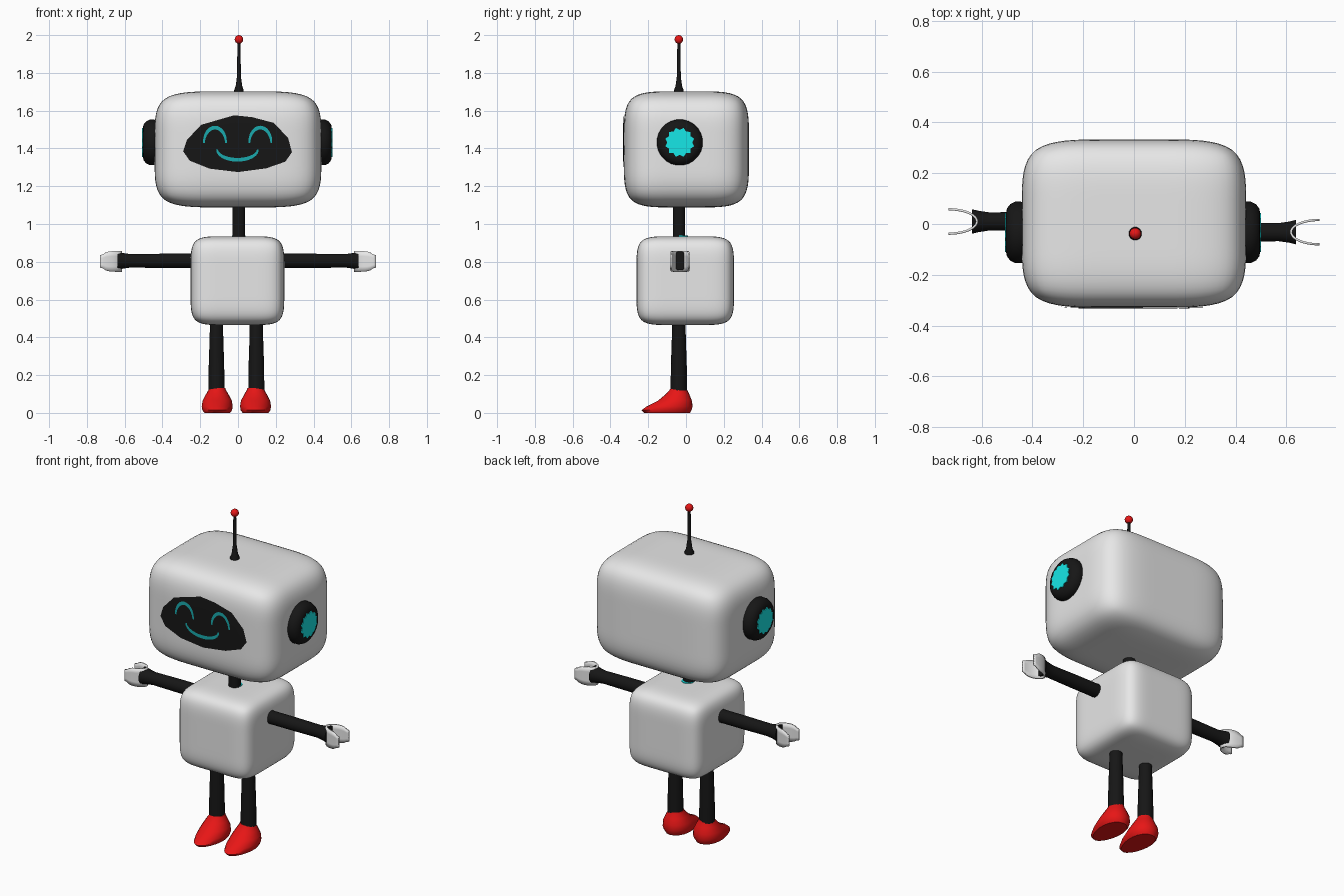
import bpy, bmesh, math
from mathutils import Vector

if "Cube" in bpy.data.objects:
    bpy.data.objects.remove(bpy.data.objects["Cube"])


def material(name, rgb):
    m = bpy.data.materials.new(name)
    m.diffuse_color = (*rgb, 1)
    m.use_nodes = True
    m.node_tree.nodes["Principled BSDF"].inputs["Base Color"].default_value = m.diffuse_color
    return m


WHITE = material("white", (0.8, 0.8, 0.8))
BLACK = material("black", (0.008, 0.008, 0.008))
RED = material("red", (0.8, 0.008, 0.008))
CYAN = material("bright_cyan", (0.008, 0.8, 0.8))
TEAL = material("teal", (0.01, 0.4, 0.42))


def finish(name, bm, mat, angle=40):
    bmesh.ops.recalc_face_normals(bm, faces=bm.faces)
    me = bpy.data.meshes.new(name)
    bm.to_mesh(me)
    bm.free()
    me.materials.append(mat)
    ob = bpy.data.objects.new(name, me)
    bpy.context.collection.objects.link(ob)
    bpy.ops.object.select_all(action='DESELECT')
    ob.select_set(True)
    bpy.context.view_layer.objects.active = ob
    bpy.ops.object.shade_smooth_by_angle(angle=math.radians(angle))
    return ob


def loft(name, rings, mat, caps=True, angle=40):
    """Skin a list of closed rings of points."""
    bm = bmesh.new()
    vs = [[bm.verts.new(p) for p in r] for r in rings]
    n = len(rings[0])
    for a, b in zip(vs, vs[1:]):
        for i in range(n):
            bm.faces.new((a[i], a[(i + 1) % n], b[(i + 1) % n], b[i]))
    if caps:
        bm.faces.new(vs[0])
        bm.faces.new(vs[-1])
    return finish(name, bm, mat, angle)


def lathe(name, profile, mat, centre, axis='Z', sign=1, n=16):
    """Revolve (distance, radius) pairs about an axis through centre."""
    c = Vector(centre)
    rings = []
    for d, r in profile:
        ring = []
        for i in range(n):
            t = math.tau * (i + 0.5) / n
            u, v = r * math.cos(t), r * math.sin(t)
            ring.append(c + Vector((u, v, d) if axis == 'Z' else (sign * d, u, v)))
        rings.append(ring)
    return loft(name, rings, mat)


def soft_box(name, centre, half, inner):
    """Pillow-like box: cube with two cuts per axis, then subdivision."""
    bm = bmesh.new()
    bmesh.ops.create_cube(bm, size=2)
    for k in range(3):
        for s in (-inner, inner):
            co, no = Vector(), Vector()
            co[k], no[k] = s, 1
            bmesh.ops.bisect_plane(bm, geom=bm.verts[:] + bm.edges[:] + bm.faces[:],
                                   plane_co=co, plane_no=no)
    for v in bm.verts:
        v.co = Vector(centre) + Vector(v.co[k] * half[k] for k in range(3))
    ob = finish(name, bm, WHITE, 180)
    mod = ob.modifiers.new("round", 'SUBSURF')
    mod.levels = mod.render_levels = 3
    return ob


# head and body
head = soft_box("head", (0, 0.002, 1.395), (0.441, 0.331, 0.307), 0.25)
soft_box("body", (-0.003, -0.004, 0.70), (0.248, 0.258, 0.235), 0.36)


def stick_to_head(ob, gap):
    # turn the sheet to the front and lay it over the head
    if sum(p.normal.y for p in ob.data.polygons) > 0:
        ob.data.flip_normals()
    mod = ob.modifiers.new("wrap", 'SHRINKWRAP')
    mod.target = head
    mod.wrap_method = 'PROJECT'
    mod.use_project_y = True
    mod.use_project_x = mod.use_project_z = False
    mod.use_positive_direction = True
    mod.use_negative_direction = False
    mod.wrap_mode = 'ABOVE_SURFACE'
    mod.offset = gap


# face screen, as shrinking copies of its outline
outline = [(-.29, 1.385), (-.27, 1.445), (-.195, 1.525), (-.02, 1.575), (.075, 1.565),
           (.19, 1.535), (.265, 1.455), (.285, 1.38), (.25, 1.33), (.15, 1.295),
           (0, 1.275), (-.15, 1.293), (-.255, 1.335)]
rings = [[(x * s, -0.45, 1.42 + (z - 1.42) * s) for x, z in outline]
         for s in (1, .85, .7, .5, .3, .1)]
stick_to_head(loft("face_screen", rings, BLACK), 0.004)


def ribbon(name, cx, cz, rx, rz, width):
    """Half-ellipse stroke that narrows towards its ends."""
    bm = bmesh.new()
    rows, n = [], 18
    for i in range(n + 1):
        t = math.pi * i / n
        p = Vector((cx - rx * math.cos(t), -0.45, cz + rz * math.sin(t)))
        side = Vector((-rz * math.cos(t), 0, rx * math.sin(t))).normalized()
        w = width * (0.45 + 0.55 * math.sin(t))
        rows.append([bm.verts.new(p + side * w), bm.verts.new(p - side * w)])
    for a, b in zip(rows, rows[1:]):
        bm.faces.new((a[0], a[1], b[1], b[0]))
    stick_to_head(finish(name, bm, TEAL), 0.008)


ribbon("left_eye", -0.122, 1.43, 0.058, 0.08, 0.01)
ribbon("right_eye", 0.118, 1.43, 0.058, 0.08, 0.01)
ribbon("mouth", -0.003, 1.395, 0.108, -0.055, 0.01)

# antenna, neck and neck collar
lathe("antenna", [(1.68, .027), (1.71, .026), (1.73, .018), (1.78, .011), (1.965, .008)],
      BLACK, (.005, -.038, 0), n=12)
ball = [(1.977 - .023 * math.cos(math.pi * k / 8), max(.0005, .023 * math.sin(math.pi * k / 8)))
        for k in range(9)]
lathe("antenna_ball", ball, RED, (.005, -.038, 0))
lathe("neck", [(.90, .034), (1.12, .034)], BLACK, (.004, -.037, 0), n=12)
lathe("neck_collar", [(.92, .036), (.938, .036)], CYAN, (.004, -.025, 0), n=12)

for side, s in (("left", -1), ("right", 1)):
    # ear cup with a star-edged disc on its outer face
    x = -0.012 if s < 0 else 0.005
    lathe(side + "_ear", [(.40, .115), (.435, .122), (.455, .122), (.475, .112),
                          (.488, .095), (.491, .08)], BLACK, (x, -.033, 1.432), 'X', s, 24)
    star = []
    for d in (.488, .495):
        star.append([(x + s * d, -.033 + r * math.cos(t), 1.432 + r * math.sin(t))
                     for t, r in ((math.tau * i / 24, .079 if i % 2 else .066)
                                  for i in range(24))])
    loft(side + "_ear_disc", star, CYAN)

    # arm with a flared cuff
    y = 0.01 if s < 0 else -0.032
    lathe(side + "_arm", [(.20, .039), (.40, .039), (.57, .037), (.61, .043), (.638, .050)],
          BLACK, (0, y, .805), 'X', s, 12)

    # open two-finger hand: a bent plate with rounded tips
    bm = bmesh.new()
    rows, n = [], 24
    for i in range(n + 1):
        u = 2 * i / n - 1
        t = u * math.pi / 2
        h = .055 * max(.35, (1 - abs(u) ** 7)) ** .5
        rows.append([bm.verts.new((s * (.73 - .112 * math.cos(t)), y + .048 * math.sin(t),
                                   .802 + h * k)) for k in (-1, -.5, 0, .5, 1)])
    for a, b in zip(rows, rows[1:]):
        for k in range(4):
            bm.faces.new((a[k], a[k + 1], b[k + 1], b[k]))
    hand = finish(side + "_hand", bm, WHITE)
    mod = hand.modifiers.new("thickness", 'SOLIDIFY')
    mod.thickness, mod.offset = 0.009, 0

    # leg and pointed shoe
    x = -0.114 if s < 0 else 0.097
    lathe(side + "_leg", [(.10, .044), (.25, .042), (.40, .037), (.50, .035)],
          BLACK, (x, -.038, 0), n=14)
    rings = []
    for z, back, front, w in [(0, .022, -.222, .068), (.014, .029, -.235, .078),
                              (.035, .035, -.208, .082), (.065, .031, -.148, .077),
                              (.098, .018, -.108, .060), (.120, .007, -.088, .047),
                              (.131, .004, -.081, .043)]:
        long = (back - front) / 2
        ring = []
        for i in range(20):
            t = math.tau * i / 20
            taper = 1 + .25 * math.sin(t) * min(1, max(0, long / .09 - .7))
            ring.append((x - s * .004 + w * math.cos(t) * taper,
                         (back + front) / 2 + long * math.sin(t), z))
        rings.append(ring)
    loft(side + "_shoe", rings, RED, angle=50)
